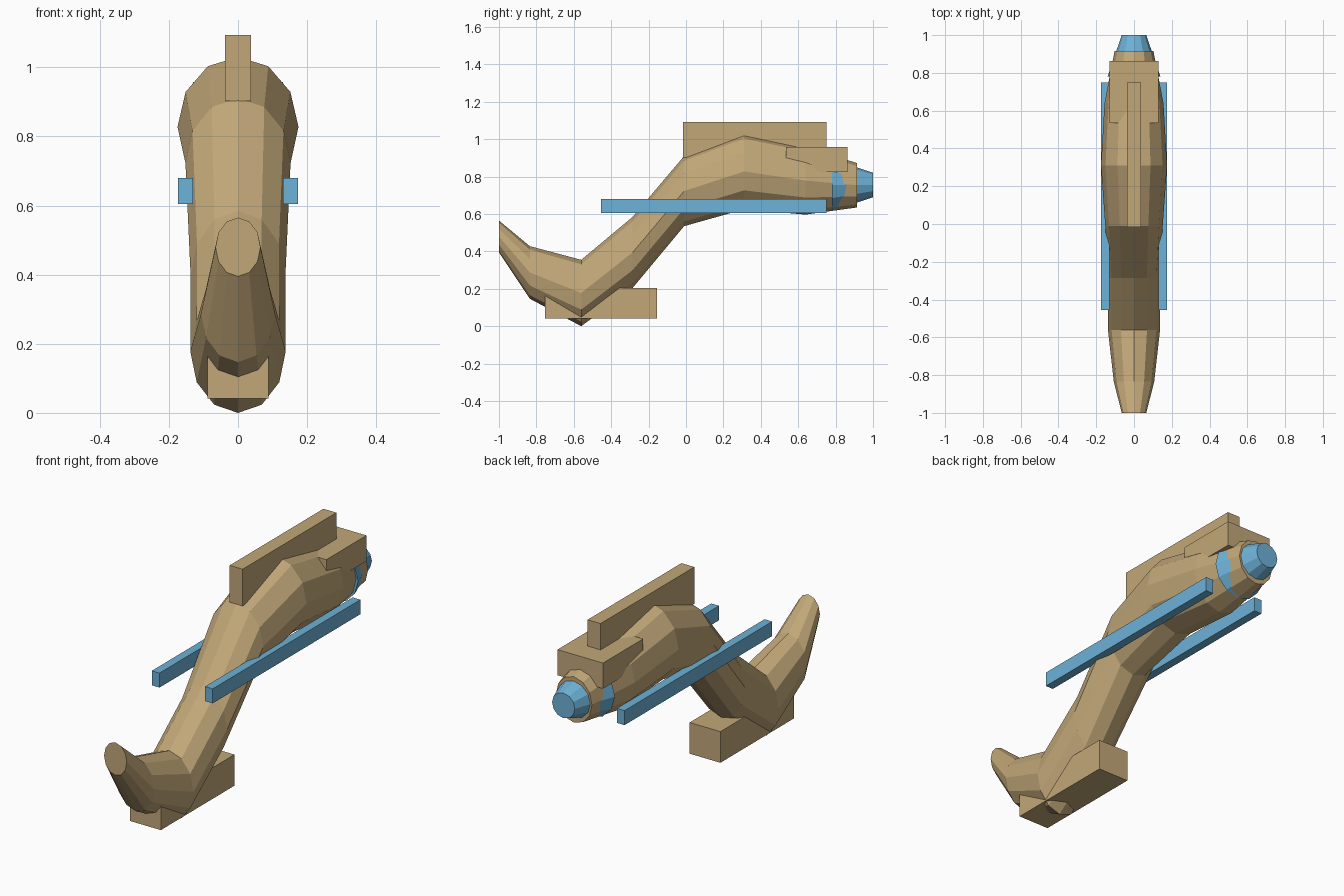
import bpy, bmesh, math
from mathutils import Matrix

cube = bpy.data.objects.get("Cube")
if cube:
    bpy.data.objects.remove(cube, do_unlink=True)


def make_material(name, color):
    mat = bpy.data.materials.new(name)
    mat.use_nodes = True
    mat.diffuse_color = color
    mat.node_tree.nodes["Principled BSDF"].inputs["Base Color"].default_value = color
    return mat


TAN = make_material("tan", (0.54, 0.39, 0.19, 1))
BLUE = make_material("sky blue", (0.155, 0.445, 0.686, 1))
SIDES = 12


def finish(name, bm, mat):
    bmesh.ops.recalc_face_normals(bm, faces=bm.faces)
    mesh = bpy.data.meshes.new(name)
    bm.to_mesh(mesh)
    bm.free()
    mesh.materials.append(mat)
    obj = bpy.data.objects.new(name, mesh)
    bpy.context.collection.objects.link(obj)
    return obj


def box(name, x, y, z, mat):
    """Box from (min, max) ranges on each axis."""
    bm = bmesh.new()
    size = [r[1] - r[0] for r in (x, y, z)]
    mid = [(r[0] + r[1]) / 2 for r in (x, y, z)]
    bmesh.ops.create_cube(bm, size=1,
                          matrix=Matrix.Translation(mid) @ Matrix.Diagonal((*size, 1)))
    return finish(name, bm, mat)


def loft(name, sections, mat):
    """Skin upright elliptical rings given as (y, bottom z, top z, half width)."""
    bm = bmesh.new()
    rings = []
    for y, low, high, half in sections:
        mid, rise = (low + high) / 2, (high - low) / 2
        angles = [math.tau * i / SIDES for i in range(SIDES)]
        rings.append([bm.verts.new((half * math.cos(a), y, mid + rise * math.sin(a)))
                      for a in angles])
    for a, b in zip(rings, rings[1:]):
        for i in range(SIDES):
            j = (i + 1) % SIDES
            bm.faces.new((a[i], a[j], b[j], b[i]))
    bm.faces.new(rings[0])
    bm.faces.new(rings[-1])
    return finish(name, bm, mat)


# Curved body, from the raised front tip to the rear collar
loft("body", [
    (-1.0, 0.395, 0.565, 0.065),
    (-0.835, 0.147, 0.428, 0.107),
    (-0.56, 0.0, 0.355, 0.138),
    (-0.285, 0.205, 0.585, 0.137),
    (-0.01, 0.535, 0.91, 0.152),
    (0.31, 0.625, 1.03, 0.175),
    (0.64, 0.597, 0.96, 0.156),
    (0.915, 0.635, 0.872, 0.103),
], TAN)

# Tapered nozzle at the rear
loft("nozzle", [
    (0.78, 0.615, 0.895, 0.14),
    (1.0, 0.69, 0.82, 0.065),
], BLUE)

# Blocks on the centre line
box("top_fin", (-0.037, 0.037), (-0.015, 0.75), (0.903, 1.093), TAN)
box("rear_block", (-0.13, 0.13), (0.535, 0.863), (0.825, 0.957), TAN)
box("foot", (-0.088, 0.088), (-0.755, -0.155), (0.042, 0.203), TAN)

# Long side rails
for side, sign in (("left", 1), ("right", -1)):
    x = sorted((sign * 0.13, sign * 0.174))
    box(side + "_rail", x, (-0.455, 0.75), (0.605, 0.68), BLUE)
